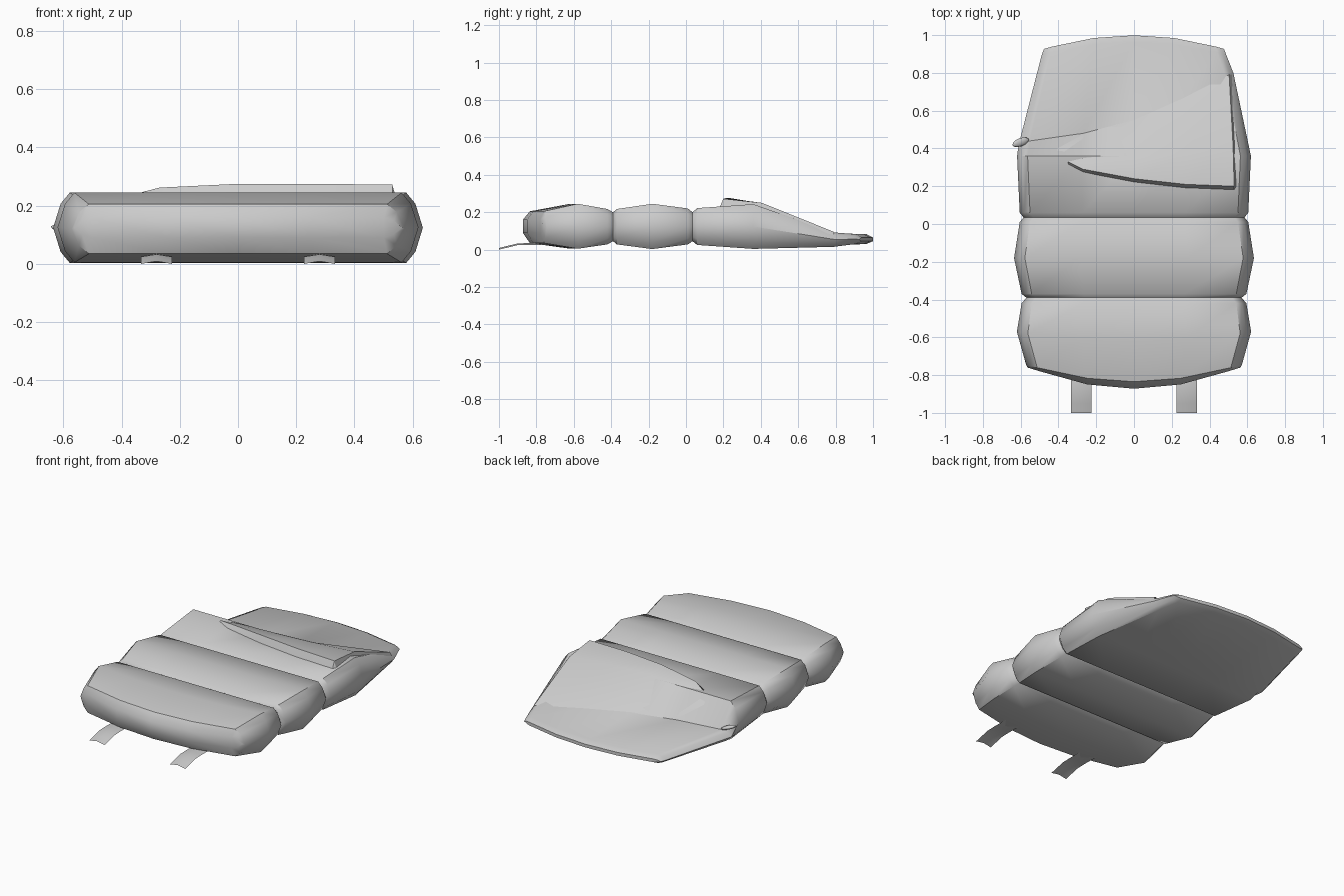
import bpy, bmesh, math

cube = bpy.data.objects.get("Cube")
if cube:
    bpy.data.objects.remove(cube)


def material(name, v):
    m = bpy.data.materials.new(name)
    m.use_nodes = True
    m.diffuse_color = (v, v, v, 1)
    m.node_tree.nodes["Principled BSDF"].inputs["Base Color"].default_value = (v, v, v, 1)
    return m


fabric = material("grey fabric", 0.6)


def finish(name, bm, angle=40):
    bmesh.ops.remove_doubles(bm, verts=bm.verts, dist=0.0005)
    bmesh.ops.recalc_face_normals(bm, faces=bm.faces)
    mesh = bpy.data.meshes.new(name)
    bm.to_mesh(mesh)
    bm.free()
    ob = bpy.data.objects.new(name, mesh)
    bpy.context.collection.objects.link(ob)
    mesh.materials.append(fabric)
    bpy.ops.object.select_all(action='DESELECT')
    ob.select_set(True)
    bpy.context.view_layer.objects.active = ob
    bpy.ops.object.shade_smooth_by_angle(angle=math.radians(angle))
    return ob


def add_grid(bm, rows):
    """Quads across a list of equally long rows of points."""
    vs = [[bm.verts.new(p) for p in row] for row in rows]
    for a, b in zip(vs, vs[1:]):
        for i in range(len(a) - 1):
            bm.faces.new((a[i], a[i + 1], b[i + 1], b[i]))


def lerp_table(table, t):
    for (a, u), (b, v) in zip(table, table[1:]):
        if t <= b:
            return u + (v - u) * max(0, (t - a) / (b - a))
    return table[-1][1]


# Shared shape: columns across the bag, and half width along it
cols = [-1, -.96, -.91, -.45, 0, .45, .91, .96, 1]
puff = [0, .68, 1, 1, 1, 1, 1, .68, 0]
half_width = [(-.78, .55), (-.75, .57), (-.57, .62), (-.42, .595), (-.39, .57),
              (-.37, .595), (-.18, .635), (.01, .605), (.035, .585), (.06, .605),
              (.25, .63), (.4, .615), (.79, .53), (.93, .475)]
opening = [(-1, .42), (-.91, .44), (-.45, .48), (0, .55), (.45, .66), (.91, .79), (1, .8)]


def panel(name, stations):
    """Padded panel from stations of (y rule, bottom z, top z)."""
    bm = bmesh.new()
    top, bottom = [], []
    for rule, lo, hi in stations:
        mid, half = (lo + hi) / 2, (hi - lo) / 2
        up, down = [], []
        for f, p in zip(cols, puff):
            y = rule(f)
            x = f * lerp_table(half_width, y)
            up.append((x, y, mid + half * p))
            down.append((x, y, mid - half * p))
        top.append(up)
        bottom.append(down)
    add_grid(bm, top)
    add_grid(bm, bottom)
    for end in (0, -1):
        add_grid(bm, [top[end], bottom[end]])
    return finish(name, bm)


def bowed(y, bow=0):
    return lambda f: y + bow * f * f


# Three padded body panels
panel("foot_panel", [(bowed(-.872, .112), .09, .16), (bowed(-.835, .09), .035, .205),
                     (bowed(-.62, .05), .005, .245), (bowed(-.42), .028, .217),
                     (bowed(-.39), .045, .2)])
panel("middle_panel", [(bowed(-.39), .045, .2), (bowed(-.37), .028, .217),
                       (bowed(-.18), .003, .245), (bowed(.01), .028, .22),
                       (bowed(.035), .045, .2)])
panel("head_panel", [(bowed(.035), .045, .2), (bowed(.06), .025, .222),
                     (bowed(.36), .004, .243),
                     (lambda f: lerp_table(opening, f), .015, .092),
                     (bowed(.965, -.07), .03, .083), (bowed(.999, -.072), .045, .065)])

# Turned-back cover flap: skirt, raised front edge, crest, back edge
edge = [(-.41, .36, .225), (-.27, .29, .262), (0, .24, .275), (.27, .21, .275), (.53, .2, .272)]
skirt, front, crest, back = [], [], [], []
for x, y, z in edge:
    y_end = lerp_table(opening, x / .58)
    skirt.append((x, y - .022, .222))
    front.append((x, y, z))
    crest.append((x * .99, y + .35 * (y_end - y), z - .022))
    back.append((x * .95, y_end, .095))
for row, drop in ((skirt, 0), (front, .05), (crest, .04), (back, .02)):
    x, y, z = row[-1]
    row.append((x + .014, y, z - drop))
bm = bmesh.new()
add_grid(bm, [skirt, front, crest, back])
finish("cover_flap", bm, 30)

# Two tie straps at the foot
for side, name in ((-1, "right_strap"), (1, "left_strap")):
    bm = bmesh.new()
    path = [(-1, 0), (-.95, .012), (-.9, .024), (-.84, .026), (-.7, .024)]
    add_grid(bm, [[(side * .28 + dx, y, z + (.009 if dx == 0 else 0))
                   for dx in (-.054, 0, .054)] for y, z in path])
    finish(name, bm)

# Zip pull on the side of the opening
bpy.ops.mesh.primitive_uv_sphere_add(segments=12, ring_count=6, radius=1,
                                     location=(-.6, .433, .115), rotation=(.2, .3, .35))
pull = bpy.context.object
pull.name = "zip_pull"
pull.scale = (.048, .022, .012)
pull.data.materials.append(fabric)
bpy.ops.object.shade_smooth_by_angle(angle=math.radians(40))
